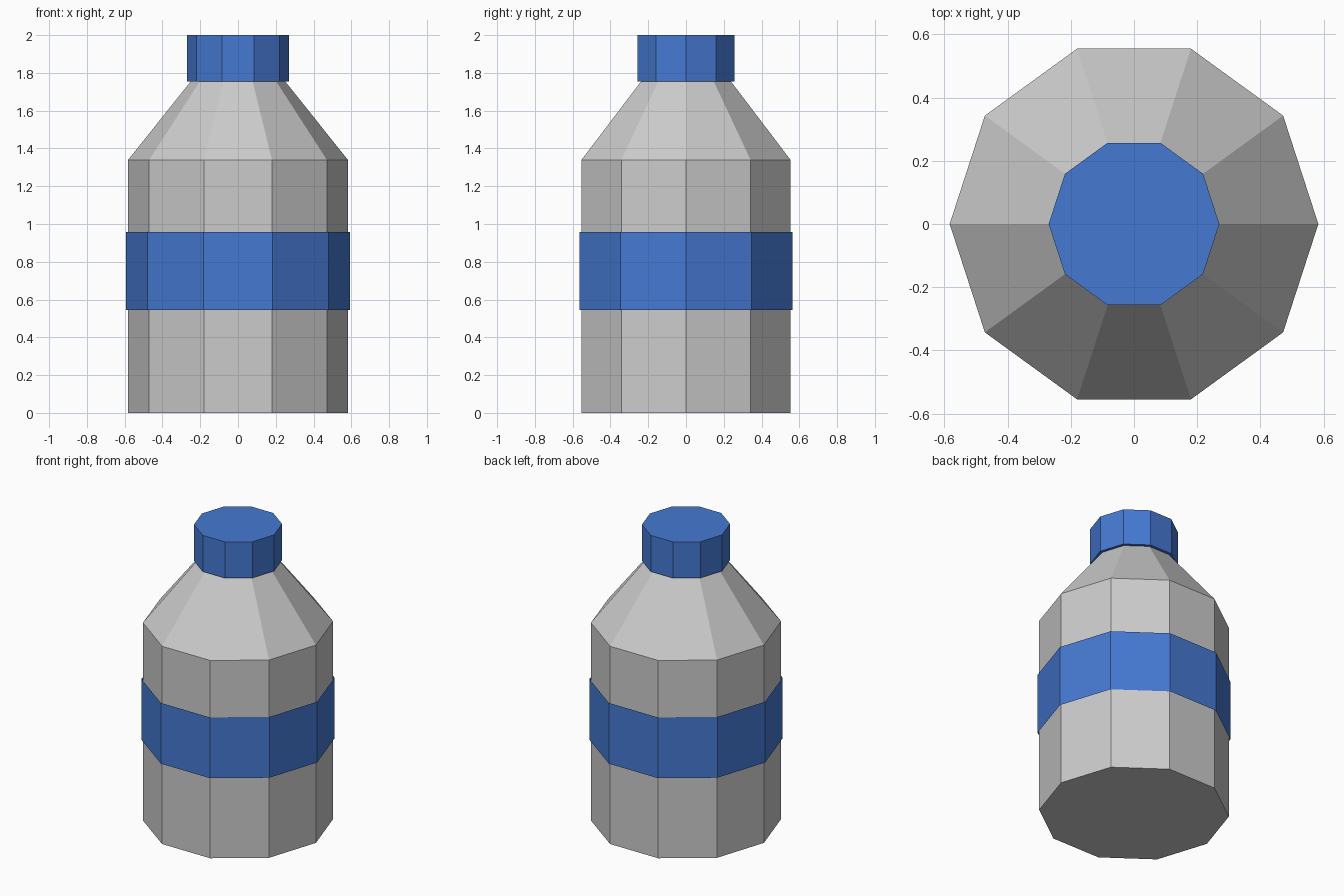
import bpy, bmesh
from math import cos, sin, pi

if "Cube" in bpy.data.objects:
    bpy.data.objects.remove(bpy.data.objects["Cube"])

SIDES = 10


def lathe(name, profile, cap_bottom=False, cap_top=False, color=None):
    """Revolve a (radius, z) profile into a ten-sided flat-shaded part."""
    bm = bmesh.new()
    rings = [[bm.verts.new((r * cos(2 * pi * i / SIDES), r * sin(2 * pi * i / SIDES), z))
              for i in range(SIDES)] for r, z in profile]
    for low, high in zip(rings, rings[1:]):
        for i in range(SIDES):
            j = (i + 1) % SIDES
            bm.faces.new((low[i], low[j], high[j], high[i]))
    if cap_bottom:
        bm.faces.new(rings[0][::-1])
    if cap_top:
        bm.faces.new(rings[-1])
    mesh = bpy.data.meshes.new(name)
    bm.to_mesh(mesh)
    bm.free()
    obj = bpy.data.objects.new(name, mesh)
    bpy.context.collection.objects.link(obj)
    if color:
        mesh.materials.append(color)
    return obj


blue = bpy.data.materials.new("blue")
blue.diffuse_color = (0.06, 0.19, 0.64, 1)
blue.use_nodes = True
blue.node_tree.nodes["Principled BSDF"].inputs["Base Color"].default_value = blue.diffuse_color

# Bottle body with sloping shoulder
lathe("bottle_body", [(0.583, 0), (0.583, 1.338), (0.25, 1.755)], cap_bottom=True)
# Label band: an open sleeve just outside the body
lathe("label_band", [(0.592, 0.546), (0.592, 0.957)], color=blue)
# Screw cap, with a narrow underside lip meeting the shoulder
lathe("bottle_cap", [(0.25, 1.755), (0.27, 1.755), (0.27, 2.0)], cap_top=True, color=blue)
